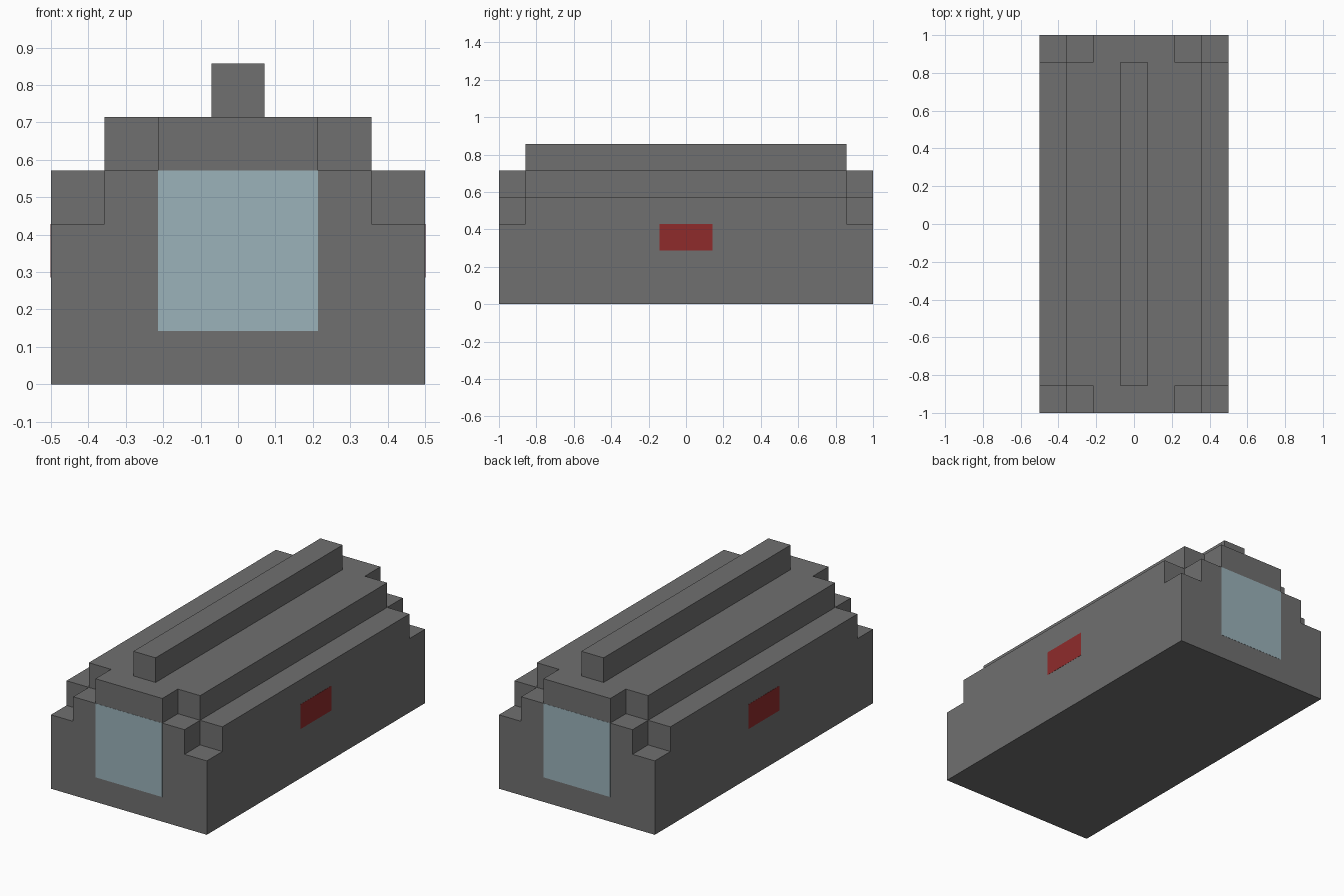
import bpy
import bmesh

U = 1 / 7        # one block
SKIN = 0.001     # how far painted plates stand proud

cube = bpy.data.objects.get("Cube")
if cube:
    bpy.data.objects.remove(cube, do_unlink=True)


def material(name, rgb):
    mat = bpy.data.materials.new(name)
    mat.use_nodes = True
    mat.diffuse_color = (*rgb, 1)
    mat.node_tree.nodes["Principled BSDF"].inputs["Base Color"].default_value = (*rgb, 1)
    return mat


def add_object(name, bm, mat):
    bmesh.ops.recalc_face_normals(bm, faces=bm.faces)
    mesh = bpy.data.meshes.new(name)
    bm.to_mesh(mesh)
    bm.free()
    mesh.materials.append(mat)
    obj = bpy.data.objects.new(name, mesh)
    bpy.context.collection.objects.link(obj)
    return obj


def section(name, half_profile, half_length, mat):
    """Mirror a stepped half profile and extrude it along y."""
    outline = half_profile + [(-x, z) for x, z in reversed(half_profile)]
    bm = bmesh.new()
    face = bm.faces.new([bm.verts.new((x * U, -half_length * U, z * U)) for x, z in outline])
    new = bmesh.ops.extrude_face_region(bm, geom=[face])["geom"]
    verts = [v for v in new if isinstance(v, bmesh.types.BMVert)]
    bmesh.ops.translate(bm, verts=verts, vec=(0, 2 * half_length * U, 0))
    return add_object(name, bm, mat)


def plate(name, center, size, mat):
    bm = bmesh.new()
    bmesh.ops.create_cube(bm, size=1)
    bmesh.ops.scale(bm, verts=bm.verts, vec=size)
    bmesh.ops.translate(bm, verts=bm.verts, vec=center)
    return add_object(name, bm, mat)


grey = material("hull grey", (0.162, 0.162, 0.162))
glass = material("pale blue glass", (0.328, 0.445, 0.491))
red = material("red marking", (0.275, 0.024, 0.024))

# Hull: tall middle section joined with the lower, full-length end section
hull = section("hull", [(3.5, 0), (3.5, 4), (2.5, 4), (2.5, 5), (0.5, 5), (0.5, 6)], 6, grey)
ends = section("hull_ends", [(3.5, 0), (3.5, 3), (2.5, 3), (2.5, 4), (1.5, 4), (1.5, 5)], 7, grey)
ends.hide_render = True
union = hull.modifiers.new("join ends", 'BOOLEAN')
union.operation = 'UNION'
union.solver = 'EXACT'
union.object = ends
bpy.context.view_layer.objects.active = hull
bpy.ops.object.modifier_apply(modifier=union.name)
bpy.data.objects.remove(ends, do_unlink=True)

# Windows at both ends, red markings on both sides
for sign, end, side in ((-1, "front", "right"), (1, "back", "left")):
    plate(f"{end}_window", (0, sign * 7 * U, 2.5 * U), (3 * U, 2 * SKIN, 3 * U), glass)
    plate(f"{side}_marking", (sign * 3.5 * U, 0, 2.5 * U), (2 * SKIN, 2 * U, U), red)
